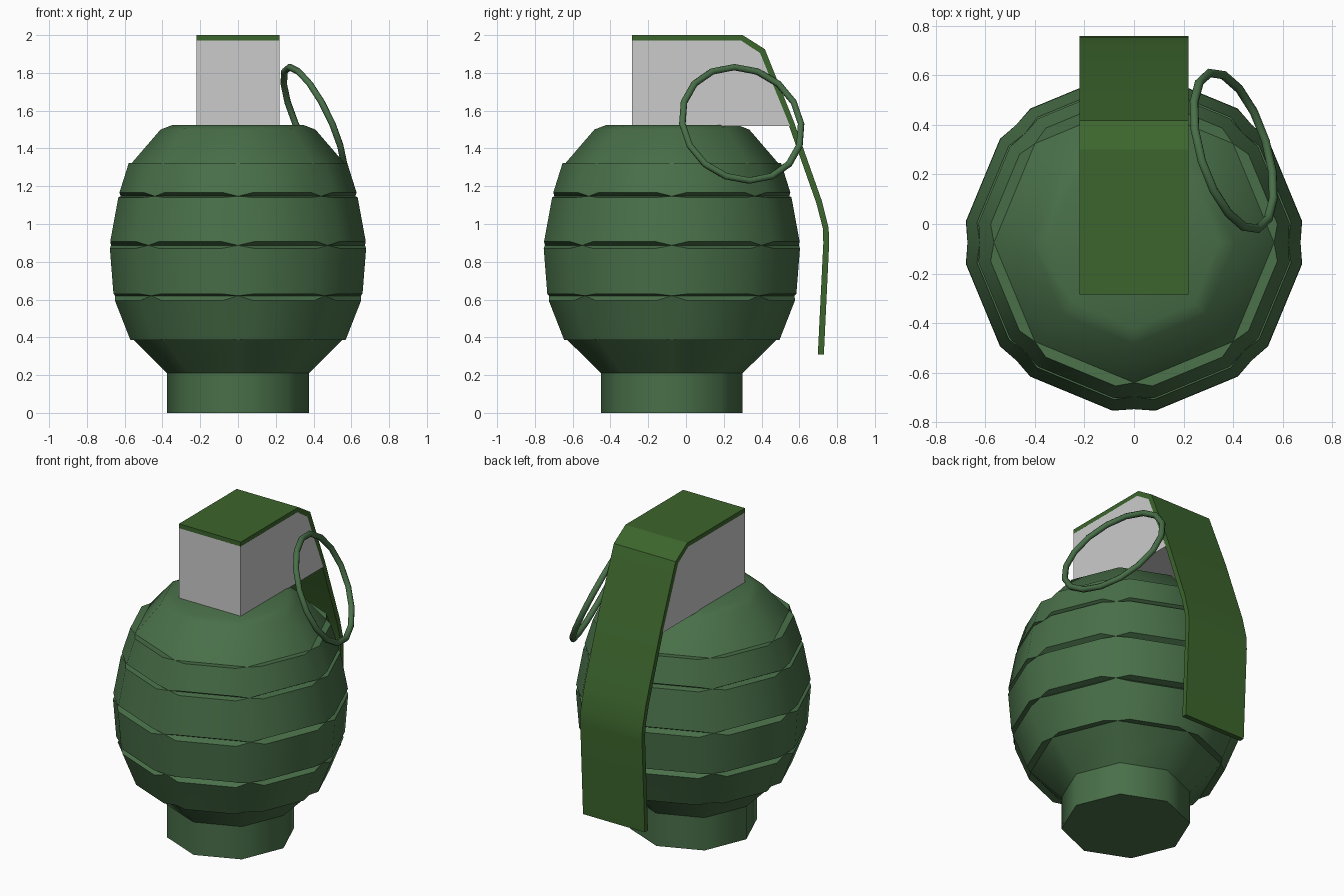
import bpy, bmesh, math
from mathutils import Vector

if "Cube" in bpy.data.objects:
    bpy.data.objects.remove(bpy.data.objects["Cube"])

CY = -0.075   # body axis offset in y


def material(name, rgb):
    m = bpy.data.materials.new(name)
    m.diffuse_color = (*rgb, 1)
    m.use_nodes = True
    m.node_tree.nodes["Principled BSDF"].inputs["Base Color"].default_value = m.diffuse_color
    return m


body_green = material("body_green", (0.066, 0.16, 0.066))
lever_green = material("lever_green", (0.045, 0.13, 0.026))


def finish(name, bm, mat=None, smooth=None):
    bmesh.ops.recalc_face_normals(bm, faces=bm.faces)
    me = bpy.data.meshes.new(name)
    bm.to_mesh(me)
    bm.free()
    ob = bpy.data.objects.new(name, me)
    bpy.context.collection.objects.link(ob)
    if mat:
        me.materials.append(mat)
    if smooth:
        bpy.ops.object.select_all(action='DESELECT')
        ob.select_set(True)
        bpy.context.view_layer.objects.active = ob
        bpy.ops.object.shade_smooth_by_angle(angle=math.radians(smooth))
    return ob


def lathe(profile, panel_rows=(), n=8):
    """Octagonal turned shape; faces in panel_rows get a raised panel."""
    bm = bmesh.new()
    rings = []
    for r, z in profile:
        rings.append([bm.verts.new((r * math.cos(2 * math.pi * i / n),
                                    CY + r * math.sin(2 * math.pi * i / n), z))
                      for i in range(n)])
    bm.faces.new(rings[0][::-1])
    bm.faces.new(rings[-1])
    for k in range(len(rings) - 1):
        for i in range(n):
            j = (i + 1) % n
            q = [rings[k][i], rings[k][j], rings[k + 1][j], rings[k + 1][i]]
            if k not in panel_rows:
                bm.faces.new(q)
                continue
            a, b, c, d = [v.co for v in q]
            nrm = (c - a).cross(d - b).normalized()
            inner = []
            for u, w in ((.15, .05), (.85, .05), (.85, .95), (.15, .95)):
                p = a.lerp(b, u).lerp(d.lerp(c, u), w) + nrm * 0.04
                inner.append(bm.verts.new(p))
            bm.faces.new(inner)
            for s in range(4):
                t = (s + 1) % 4
                bm.faces.new((q[s], q[t], inner[t], inner[s]))
    return bm


# Segmented body and base collar
finish("body", lathe([(.375, .21), (.555, .388), (.65, .62), (.672, .887),
                      (.622, 1.147), (.565, 1.32), (.41, 1.50), (.345, 1.525)],
                     panel_rows=(1, 2, 3, 4)), body_green, 46)
finish("base_collar", lathe([(.375, 0), (.375, .21)]), body_green, 46)


def extrude_profile(pts, half_width):
    """Extrude a closed (y, z) outline along x."""
    bm = bmesh.new()
    sides = [[bm.verts.new((x, y, z)) for y, z in pts]
             for x in (-half_width, half_width)]
    bm.faces.new(sides[0])
    bm.faces.new(sides[1][::-1])
    n = len(pts)
    for i in range(n):
        j = (i + 1) % n
        bm.faces.new((sides[0][i], sides[0][j], sides[1][j], sides[1][i]))
    return bm


# Fuse housing
finish("fuse_housing", extrude_profile(
    [(-.285, 1.52), (-.285, 1.972), (.29, 1.972), (.392, 1.905), (.55, 1.52)], .219))

# Safety lever: bent plate
outer = [(-.285, 2.0), (.30, 2.0), (.418, 1.925), (.57, 1.545), (.72, 1.12),
         (.755, .98), (.758, .90), (.73, .31)]
inner = [(-.285, 1.97), (.29, 1.97), (.39, 1.905), (.54, 1.535), (.69, 1.11),
         (.724, .98), (.727, .90), (.698, .31)]
finish("safety_lever", extrude_profile(outer + inner[::-1], .219), lever_green, 30)

# Pull ring, tilted
normal = Vector((1, .31, .47))
bpy.ops.mesh.primitive_torus_add(
    major_segments=16, minor_segments=8, major_radius=.329, minor_radius=.018,
    location=(.402, .295, 1.53), rotation=normal.to_track_quat('Z', 'Y').to_euler())
ring = bpy.context.object
ring.name = "pull_ring"
ring.data.materials.append(body_green)
bpy.ops.object.shade_smooth_by_angle(angle=math.radians(50))
